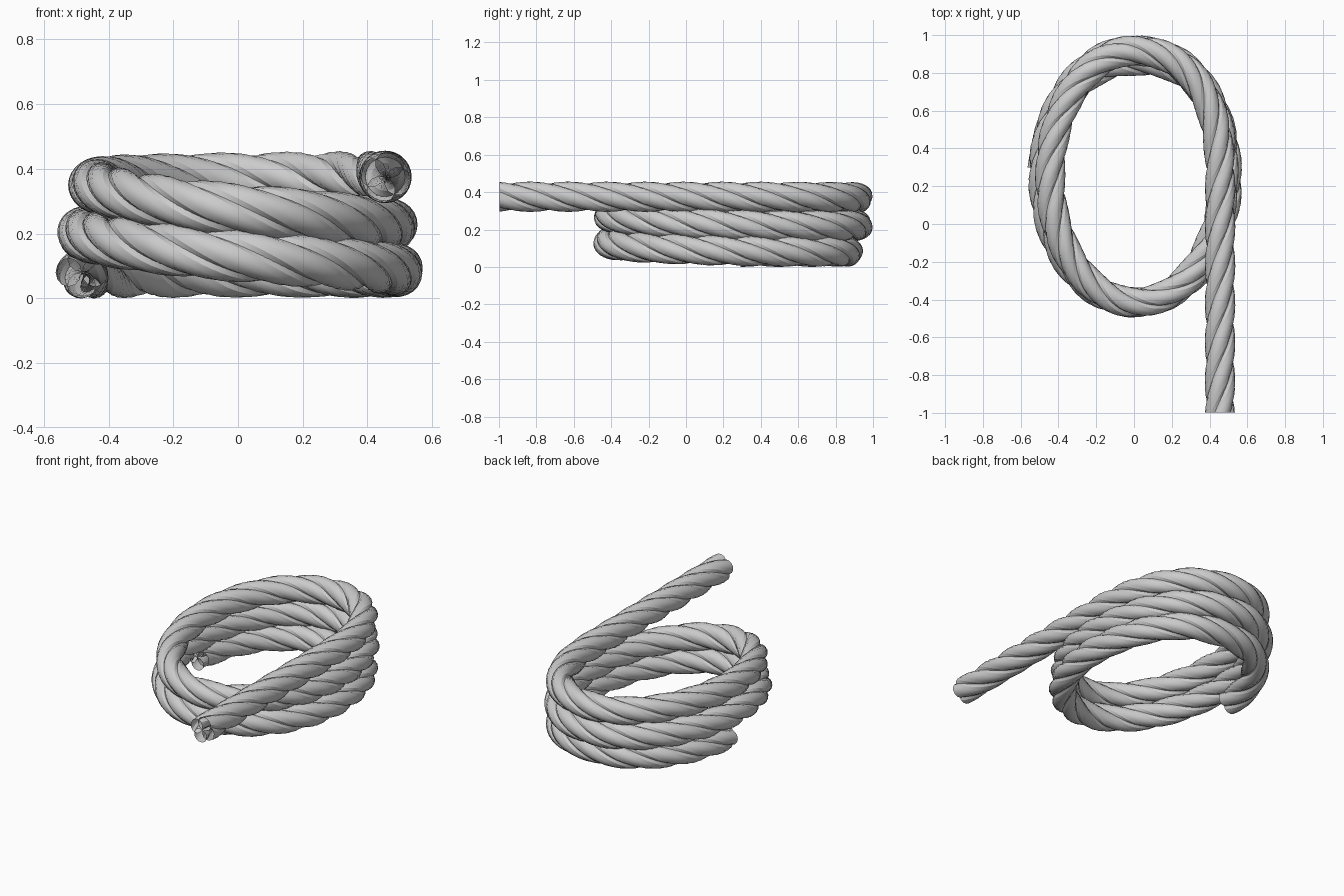
import bpy, bmesh
from math import sin, cos, pi
from mathutils import Vector

if "Cube" in bpy.data.objects:
    bpy.data.objects.remove(bpy.data.objects["Cube"])

STRANDS, SIDES, PITCH = 4, 12, 0.82
OFFSET, R_OUT, R_TAN = 0.041, 0.040, 0.044

# coil shape at each quarter turn: ellipse scale and height
SCALE = [1.03, 0.925, 1.05, 1.0, 1.02, 1.005, 1.01, 1.0, 0.945, 1.005, 0.97]
HEIGHT = [0.08, 0.083, 0.086, 0.13, 0.20, 0.22, 0.225, 0.275, 0.35, 0.37, 0.375]


def sample(keys, q):
    # cubic interpolation through the quarter-turn values
    q = min(max(q, 0), len(keys) - 1)
    i = min(int(q), len(keys) - 2)
    f = q - i
    a, b = keys[i], keys[i + 1]
    ma = 0 if i == 0 else (b - keys[i - 1]) / 2
    mb = 0 if i == len(keys) - 2 else (keys[i + 2] - a) / 2
    return ((2*f**3 - 3*f**2 + 1) * a + (f**3 - 2*f**2 + f) * ma
            + (3*f**2 - 2*f**3) * b + (f**3 - f**2) * mb)


# centre line: two and a half turns, then a straight tail to the front
path = []
n = 330
for i in range(n + 1):
    q = 0.04 + 9.96 * i / n
    a = q * pi / 2
    bulge = 0.045 * max(0, -sin(2 * a)) ** 2 if sin(a) > 0 else 0
    s = sample(SCALE, q) + bulge
    path.append(Vector((-0.47 * s * cos(a), 0.25 + 0.665 * s * sin(a), sample(HEIGHT, q))))
end = path[-1]
for i in range(1, 43):
    path.append(end.lerp(Vector((0.455, -0.998, 0.375)), i / 42))

# frames along the centre line, with running length for the twist
frames, length = [], 0.0
for i, p in enumerate(path):
    if i:
        length += (p - path[i - 1]).length
    t = (path[min(i + 1, len(path) - 1)] - path[max(i - 1, 0)]).normalized()
    side = t.cross(Vector((0, 0, 1))).normalized()
    up = side.cross(t)
    frames.append((p, up, t.cross(up), length))


def make_strand(k):
    bm = bmesh.new()
    rings = []
    for p, u, v, s in frames:
        a = 2 * pi * (k / STRANDS + s / PITCH)
        out = u * cos(a) + v * sin(a)
        tan = v * cos(a) - u * sin(a)
        rings.append([bm.verts.new(p + out * (OFFSET + R_OUT * cos(b)) + tan * R_TAN * sin(b))
                      for b in (2 * pi * j / SIDES for j in range(SIDES))])
    # open-ended tube, wound so the faces point outwards
    for r0, r1 in zip(rings, rings[1:]):
        for j in range(SIDES):
            m = (j + 1) % SIDES
            bm.faces.new((r0[j], r0[m], r1[m], r1[j]))
    me = bpy.data.meshes.new("rope_strand")
    bm.to_mesh(me)
    bm.free()
    ob = bpy.data.objects.new(f"rope_strand_{k + 1}", me)
    bpy.context.collection.objects.link(ob)
    bpy.context.view_layer.objects.active = ob
    ob.select_set(True)
    bpy.ops.object.shade_smooth_by_angle()
    ob.select_set(False)


# twisted strands
for k in range(STRANDS):
    make_strand(k)
